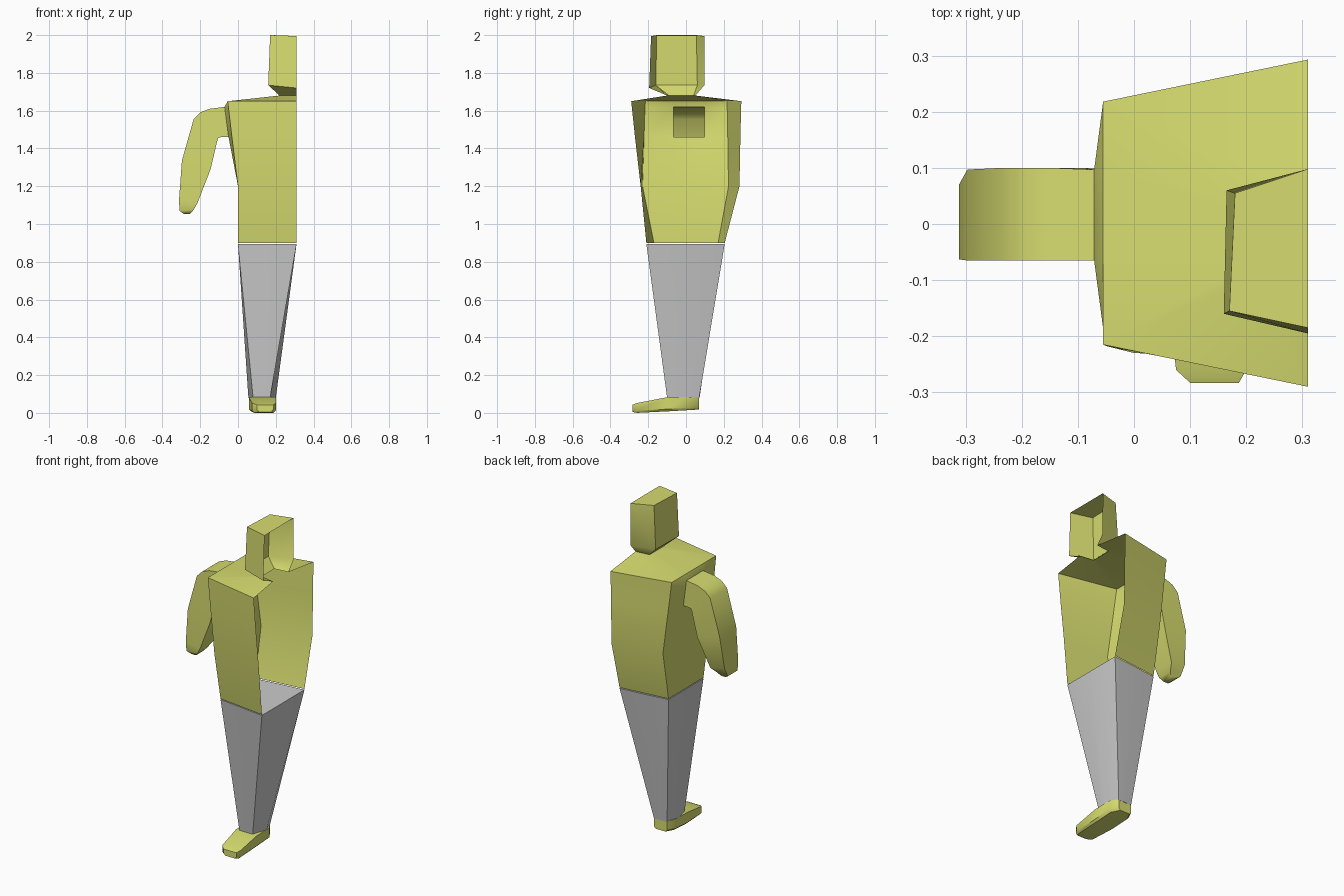
import bpy, bmesh, math

if "Cube" in bpy.data.objects:
    bpy.data.objects.remove(bpy.data.objects["Cube"])

yellow = bpy.data.materials.new("yellow")
yellow.diffuse_color = (0.68, 0.72, 0.16, 1)
yellow.use_nodes = True
yellow.node_tree.nodes["Principled BSDF"].inputs["Base Color"].default_value = yellow.diffuse_color


def loft(name, rings, closed=True, caps=(), mat=None, skip=(), angle=40):
    """Skin a list of equal-length rings; closed=False leaves the centre side open."""
    bm = bmesh.new()
    vs = [[bm.verts.new(p) for p in r] for r in rings]
    n = len(rings[0])
    for i in range(len(vs) - 1):
        for j in range(n if closed else n - 1):
            if (i, j) not in skip:
                k = (j + 1) % n
                bm.faces.new((vs[i][j], vs[i][k], vs[i + 1][k], vs[i + 1][j]))
    for c in caps:
        bm.faces.new(vs[c])
    bmesh.ops.recalc_face_normals(bm, faces=bm.faces[:])
    me = bpy.data.meshes.new(name)
    bm.to_mesh(me)
    bm.free()
    ob = bpy.data.objects.new(name, me)
    bpy.context.collection.objects.link(ob)
    if mat:
        me.materials.append(mat)
    bpy.ops.object.select_all(action='DESELECT')
    ob.select_set(True)
    bpy.context.view_layer.objects.active = ob
    bpy.ops.object.shade_smooth_by_angle(angle=math.radians(angle))
    return ob


MID = 0.31  # open centre plane of the half figure
A0, A1 = -0.065, 0.097  # arm depth range


# half torso: z, side x, arm-column x, front y, outer front y, outer back y, back y
def torso_ring(z, x, xa, f, of, ob, b):
    return [(MID, f, z), (x, of, z), (xa, A0, z), (xa, A1, z), (x, ob, z), (MID, b, z)]


torso = [torso_ring(*r) for r in (
    (0.90, 0.0, 0.0, -0.21, -0.17, 0.17, 0.205),
    (1.20, 0.0, 0.0, -0.24, -0.23, 0.225, 0.283),
    (1.46, -0.032, -0.05, -0.27, -0.222, 0.221, 0.288),
    (1.62, -0.051, -0.071, -0.287, -0.217, 0.218, 0.292),
    (1.65, -0.055, -0.055, -0.29, -0.215, 0.218, 0.293))]
neck = [(MID, -0.10, 1.68), (0.22, -0.09, 1.68), (0.22, A0, 1.68),
        (0.22, 0.01, 1.68), (0.22, 0.04, 1.68), (MID, 0.05, 1.68)]
loft("torso", torso + [neck], closed=False, mat=yellow, skip={(2, 2)})

# half head
head = [
    [(MID, -0.10, 1.68), (0.22, -0.09, 1.68), (0.22, 0.04, 1.68), (MID, 0.05, 1.68)],
    [(MID, -0.195, 1.72), (0.16, -0.16, 1.735), (0.165, 0.06, 1.735), (MID, 0.097, 1.735)],
    [(MID, -0.185, 1.995), (0.17, -0.155, 2.0), (0.18, 0.055, 2.0), (MID, 0.098, 1.995)]]
loft("head", head, closed=False, caps=(-1,), mat=yellow)

# arm: outer (x, z), inner (x, z), front y, back y
arm = []
for (ox, oz), (ix, iz), f, b in (
        ((-0.071, 1.62), (-0.05, 1.46), A0, A1),
        ((-0.15, 1.61), (-0.09, 1.46), A0, 0.10),
        ((-0.20, 1.59), (-0.105, 1.455), A0, 0.10),
        ((-0.235, 1.555), (-0.11, 1.44), A0, 0.10),
        ((-0.297, 1.335), (-0.145, 1.29), A0, 0.097),
        ((-0.312, 1.13), (-0.215, 1.11), -0.063, 0.07),
        ((-0.31, 1.07), (-0.235, 1.075), -0.06, 0.035),
        ((-0.285, 1.052), (-0.255, 1.052), -0.045, 0.02)):
    arm.append([(ox, f, oz), (ox, b, oz), (ix, b, iz), (ix, f, iz)])
loft("arm", arm, caps=(-1,), mat=yellow, angle=60)

# leg: squarish hip tapering to a rounded ankle
hip = [(MID, -0.21), (MID, 0), (MID, 0.205), (0.155, 0.19), (0, 0.17), (0, 0), (0, -0.17), (0.155, -0.19)]
ankle = [(0.17, -0.1), (0.2, -0.01), (0.17, 0.07), (0.125, 0.072),
         (0.08, 0.07), (0.055, -0.01), (0.08, -0.1), (0.125, -0.1)]
loft("leg", [[(x, y, 0.08) for x, y in ankle], [(x, y, 0.895) for x, y in hip]],
     caps=(0, 1), angle=60)

# foot, heel to toe: y, x range, bottom z, top z
foot = []
for y, x0, x1, z0, z1 in ((0.07, 0.08, 0.17, 0.018, 0.085), (0.02, 0.057, 0.2, 0.015, 0.085),
                          (-0.10, 0.057, 0.2, 0.008, 0.083), (-0.26, 0.075, 0.2, 0.0, 0.052),
                          (-0.283, 0.10, 0.187, 0.005, 0.043)):
    c = 0.012
    foot.append([(x0 + c, y, z0), (x0, y, z0 + c), (x0, y, z1), (x1, y, z1),
                 (x1, y, z0 + c), (x1 - c, y, z0)])
loft("foot", foot, caps=(0, -1), mat=yellow)
